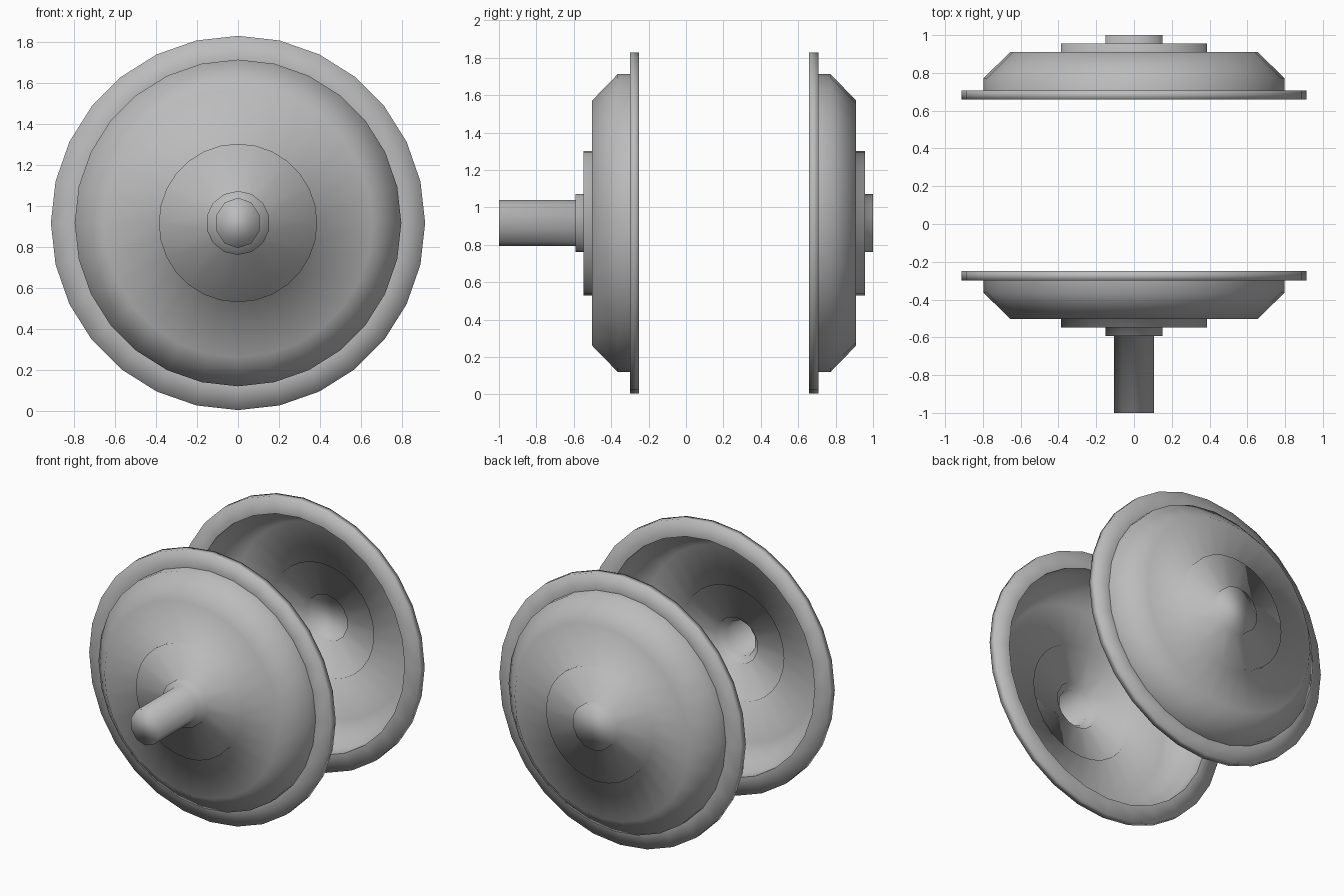
import bpy, bmesh, math

if "Cube" in bpy.data.objects:
    bpy.data.objects.remove(bpy.data.objects["Cube"])

CZ = 0.916  # axle height

steel = bpy.data.materials.new("plain grey")
steel.diffuse_color = (0.5, 0.5, 0.5, 1)
steel.use_nodes = True
steel.node_tree.nodes["Principled BSDF"].inputs["Base Color"].default_value = steel.diffuse_color


def lathe(name, rings, cap):
    """Skin rings of (radius, y, sides, x squash) around the y axle; side counts may differ."""
    bm = bmesh.new()
    loops = []
    for r, y, n, sx in rings:
        loops.append([bm.verts.new((sx * r * math.sin(2 * math.pi * i / n), y,
                                    CZ + r * math.cos(2 * math.pi * i / n)))
                      for i in range(n)])
    for a, b in zip(loops, loops[1:]):
        na, nb = len(a), len(b)
        i = j = 0
        while i < na or j < nb:
            ta, tb = (i + 1) * nb, (j + 1) * na
            a0, a1 = a[i % na], a[(i + 1) % na]
            b0, b1 = b[j % nb], b[(j + 1) % nb]
            if ta == tb:
                bm.faces.new((a0, a1, b1, b0))
                i += 1
                j += 1
            elif ta < tb:
                bm.faces.new((a0, a1, b0))
                i += 1
            else:
                bm.faces.new((a0, b1, b0))
                j += 1
    if cap:
        bm.faces.new(loops[-1])
    bm.normal_update()
    bmesh.ops.recalc_face_normals(bm, faces=bm.faces[:])
    # outside must face away from the axle
    bm.normal_update()
    out = sum(f.normal.x * f.calc_center_median().x +
              f.normal.z * (f.calc_center_median().z - CZ) for f in bm.faces)
    if out < 0:
        bmesh.ops.reverse_faces(bm, faces=bm.faces[:])
    for f in bm.faces:
        f.smooth = True
    me = bpy.data.meshes.new(name)
    bm.to_mesh(me)
    bm.free()
    me.materials.append(steel)
    ob = bpy.data.objects.new(name, me)
    bpy.context.collection.objects.link(ob)
    return ob


def half(label, y0, s, peg):
    """One wheel half: inner rim plane at y0, growing along direction s."""
    def ring(r, d, n, sx=1):
        return (r, y0 + s * d, n, sx)

    # flange around the open side
    lathe(label + "_rim", [ring(0.796, 0, 28), ring(0.912, 0, 28),
                           ring(0.912, 0.05, 28), ring(0.796, 0.05, 28)], False)
    # hollow dish, stepped boss and hub
    dish = [ring(0.796, 0, 28), ring(0.796, 0.115, 28), ring(0.655, 0.252, 28),
            ring(0.386, 0.252, 28), ring(0.386, 0.298, 28),
            ring(0.156, 0.298, 14), ring(0.156, 0.342, 14)]
    # axle peg
    if peg:
        dish += [ring(0.123, 0.342, 10, 0.9), ring(0.123, 0.75, 10, 0.9)]
    lathe(label + "_dish", dish, True)


half("front", -0.25, -1, True)
half("rear", 0.658, 1, False)
